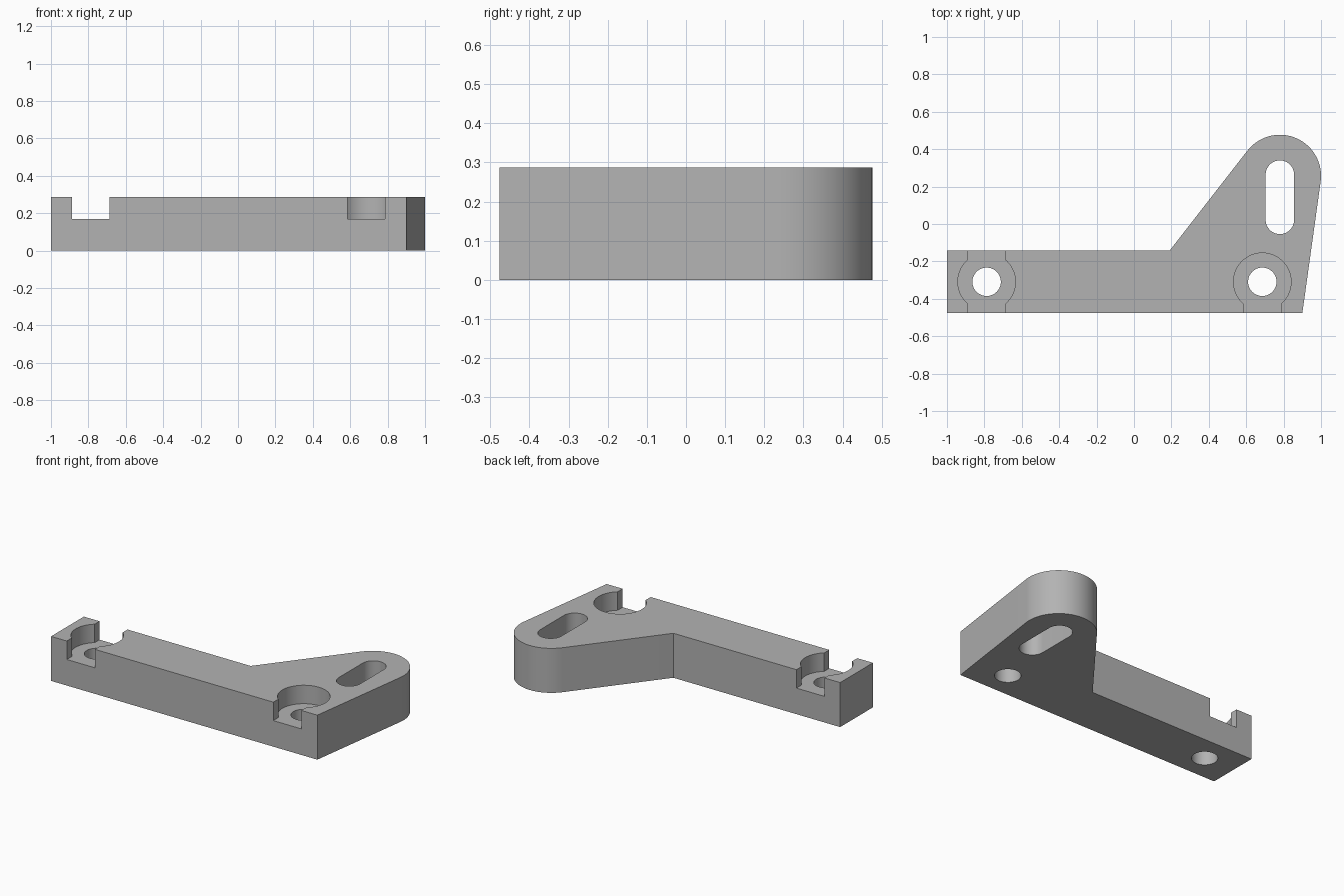
import bpy, bmesh, math
from mathutils import Vector

cube = bpy.data.objects.get("Cube")
if cube:
    bpy.data.objects.remove(cube, do_unlink=True)

HEIGHT, FLOOR = 0.287, 0.168        # plate thickness, counterbore floor
FRONT, BACK = -0.477, -0.143        # edges of the long bar
HOLE_Y, HOLE_R, BORE_R = -0.309, 0.076, 0.154
SLOT_HALF = 0.1                     # half width of the open channels

grey = bpy.data.materials.new("plain_grey")
grey.use_nodes = True
colour = (0.45, 0.45, 0.45, 1)
grey.diffuse_color = colour
grey.node_tree.nodes["Principled BSDF"].inputs["Base Color"].default_value = colour


def prism(name, points, z0, z1):
    """Extrude a counter-clockwise outline between two heights."""
    bm = bmesh.new()
    face = bm.faces.new([bm.verts.new((x, y, z0)) for x, y in points])
    top = bmesh.ops.extrude_face_region(bm, geom=[face])["geom"]
    bmesh.ops.translate(bm, vec=(0, 0, z1 - z0),
                        verts=[v for v in top if isinstance(v, bmesh.types.BMVert)])
    bmesh.ops.recalc_face_normals(bm, faces=bm.faces)
    mesh = bpy.data.meshes.new(name)
    bm.to_mesh(mesh)
    bm.free()
    mesh.materials.append(grey)
    obj = bpy.data.objects.new(name, mesh)
    bpy.context.collection.objects.link(obj)
    return obj


def arc(x, y, r, a0, a1, steps):
    return [(x + r * math.cos(a), y + r * math.sin(a))
            for a in (a0 + (a1 - a0) * i / steps for i in range(steps + 1))]


def circle(x, y, r, steps=64):
    return arc(x, y, r, 0, math.tau, steps)[:-1]


def rect(x0, x1, y0, y1):
    return [(x0, y0), (x1, y0), (x1, y1), (x0, y1)]


def tangent_angle(centre, radius, point, side):
    """Angle on the circle where a line from the point touches it."""
    d = Vector(point) - Vector(centre)
    return math.atan2(d.y, d.x) + side * math.acos(radius / d.length)


def cut(target, points, z0, z1):
    cutter = prism("cutter", points, z0, z1)
    cutter.hide_render = True
    mod = target.modifiers.new("cut", "BOOLEAN")
    mod.operation, mod.solver, mod.object = "DIFFERENCE", "EXACT", cutter
    bpy.context.view_layer.objects.active = target
    bpy.ops.object.modifier_apply(modifier=mod.name)
    bpy.data.objects.remove(cutter, do_unlink=True)


# Plate outline: long bar with a tapering, rounded ear
ear, ear_r = (0.78, 0.257), 0.22
corner, notch = (0.9, FRONT), (0.19, BACK)
start = tangent_angle(ear, ear_r, corner, 1)
end = tangent_angle(ear, ear_r, notch, -1) % math.tau
outline = [(-1, FRONT), corner] + arc(*ear, ear_r, start, end, 40) + [notch, (-1, BACK)]
plate = prism("bracket_plate", outline, 0, HEIGHT)

# Adjustment slot through the ear
cut(plate, arc(0.78, 0.264, HOLE_R, 0, math.pi, 32)
    + arc(0.78, 0.022, HOLE_R, math.pi, math.tau, 32), -0.1, 0.5)

# Screw holes, counterbores and open channels (the left one runs right through)
for x, channel_end in ((-0.788, BACK + 0.1), (0.686, HOLE_Y)):
    cut(plate, circle(x, HOLE_Y, BORE_R), FLOOR, 0.5)
    cut(plate, rect(x - SLOT_HALF, x + SLOT_HALF, FRONT - 0.1, channel_end), FLOOR, 0.5)
    cut(plate, circle(x, HOLE_Y, HOLE_R), -0.1, 0.5)

# Smooth the round walls, keep the edges sharp
bpy.ops.object.select_all(action="DESELECT")
plate.select_set(True)
bpy.context.view_layer.objects.active = plate
bpy.ops.object.shade_smooth_by_angle(angle=math.radians(30))
